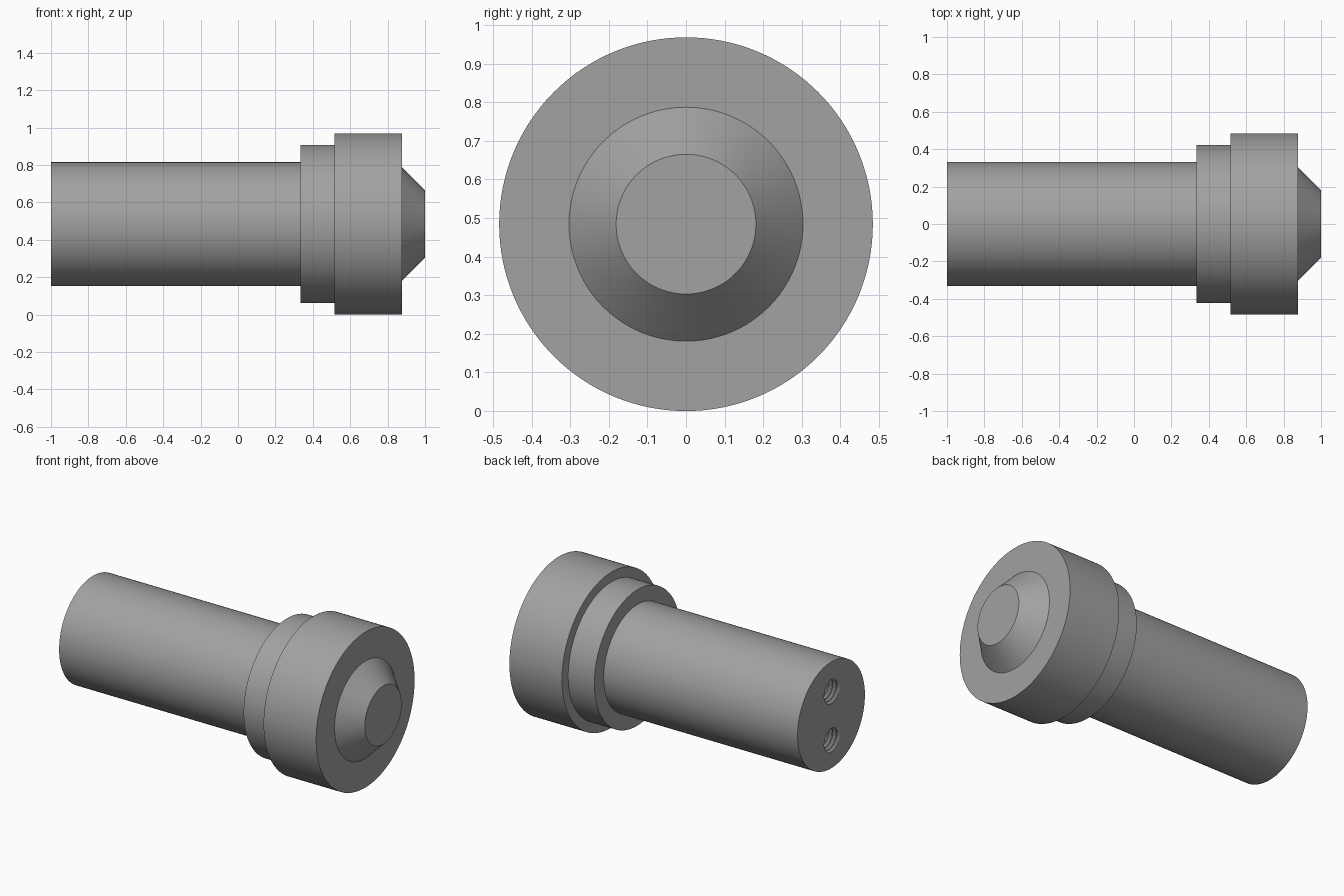
import bpy, bmesh, math

if "Cube" in bpy.data.objects:
    bpy.data.objects.remove(bpy.data.objects["Cube"])

AXIS_Z = 0.484
SIDES = 128

steel = bpy.data.materials.new("grey steel")
steel.diffuse_color = (0.36, 0.36, 0.36, 1)
steel.use_nodes = True
steel.node_tree.nodes["Principled BSDF"].inputs["Base Color"].default_value = steel.diffuse_color


def make_object(name, bm):
    bmesh.ops.recalc_face_normals(bm, faces=bm.faces)
    mesh = bpy.data.meshes.new(name)
    bm.to_mesh(mesh)
    bm.free()
    mesh.materials.append(steel)
    obj = bpy.data.objects.new(name, mesh)
    bpy.context.collection.objects.link(obj)
    return obj


def lathe(name, profile):
    """Turn (x, radius) points around the long axis, with flat end caps."""
    bm = bmesh.new()
    rings = []
    for x, r in profile:
        rings.append([bm.verts.new((x, r * math.cos(a), AXIS_Z + r * math.sin(a)))
                      for a in (2 * math.pi * i / SIDES for i in range(SIDES))])
    for a, b in zip(rings, rings[1:]):
        for i in range(SIDES):
            j = (i + 1) % SIDES
            bm.faces.new((a[i], a[j], b[j], b[i]))
    bm.faces.new(rings[0])
    bm.faces.new(rings[-1])
    return make_object(name, bm)


def thread_cutter(name, z, x_start, pitch, turns, r_minor, r_major, steps=32):
    """Solid helical thread running along x, used to cut a tapped hole."""
    shape = [(0, r_minor), (0.2, r_minor), (0.52, r_major), (0.68, r_major)]
    m, total = len(shape), turns * steps
    bm = bmesh.new()
    grid = []
    for p, (offset, r) in enumerate(shape):
        count = total + 1 + (steps if p == 0 else 0)
        row = []
        for t in range(count):
            a = 2 * math.pi * t / steps
            row.append(bm.verts.new((x_start + pitch * (t / steps + offset),
                                     r * math.cos(a), z + r * math.sin(a))))
        grid.append(row)
    # the last profile point joins the first one a full turn later
    grid.append(grid[0][steps:])
    for p in range(m):
        for t in range(total):
            bm.faces.new((grid[p][t], grid[p][t + 1], grid[p + 1][t + 1], grid[p + 1][t]))
    # close both ends, the inner one with a drill point
    x_end = x_start + pitch * (turns + 1)
    caps = [bm.verts.new((x_start, 0, z)), bm.verts.new((x_end + 0.03, 0, z))]
    x_mid = (x_start + x_end) / 2
    for e in [e for e in bm.edges if e.is_boundary]:
        a, b = e.verts
        bm.faces.new((a, b, caps[int(a.co.x > x_mid)]))
    bmesh.ops.triangulate(bm, faces=bm.faces)
    cutter = make_object(name, bm)
    cutter.hide_render = True
    return cutter


# shank, collar, head and tapered nose in one turned piece
body = lathe("turned_pin", [
    (-1.0, 0.331), (0.335, 0.331),
    (0.335, 0.423), (0.515, 0.423),
    (0.515, 0.484), (0.877, 0.484),
    (0.877, 0.303), (1.0, 0.181),
])

# two tapped holes in the shank end
bpy.context.view_layer.objects.active = body
body.select_set(True)
for name, side in (("upper_hole_cutter", 1), ("lower_hole_cutter", -1)):
    cutter = thread_cutter(name, AXIS_Z + side * 0.151, -1.0613, 0.0275, 17, 0.068, 0.083)
    mod = body.modifiers.new(name, 'BOOLEAN')
    mod.operation = 'DIFFERENCE'
    mod.solver = 'EXACT'
    mod.object = cutter
    bpy.ops.object.modifier_apply(modifier=mod.name)
    bpy.data.objects.remove(cutter)

bpy.ops.object.shade_smooth_by_angle(angle=math.radians(30))
